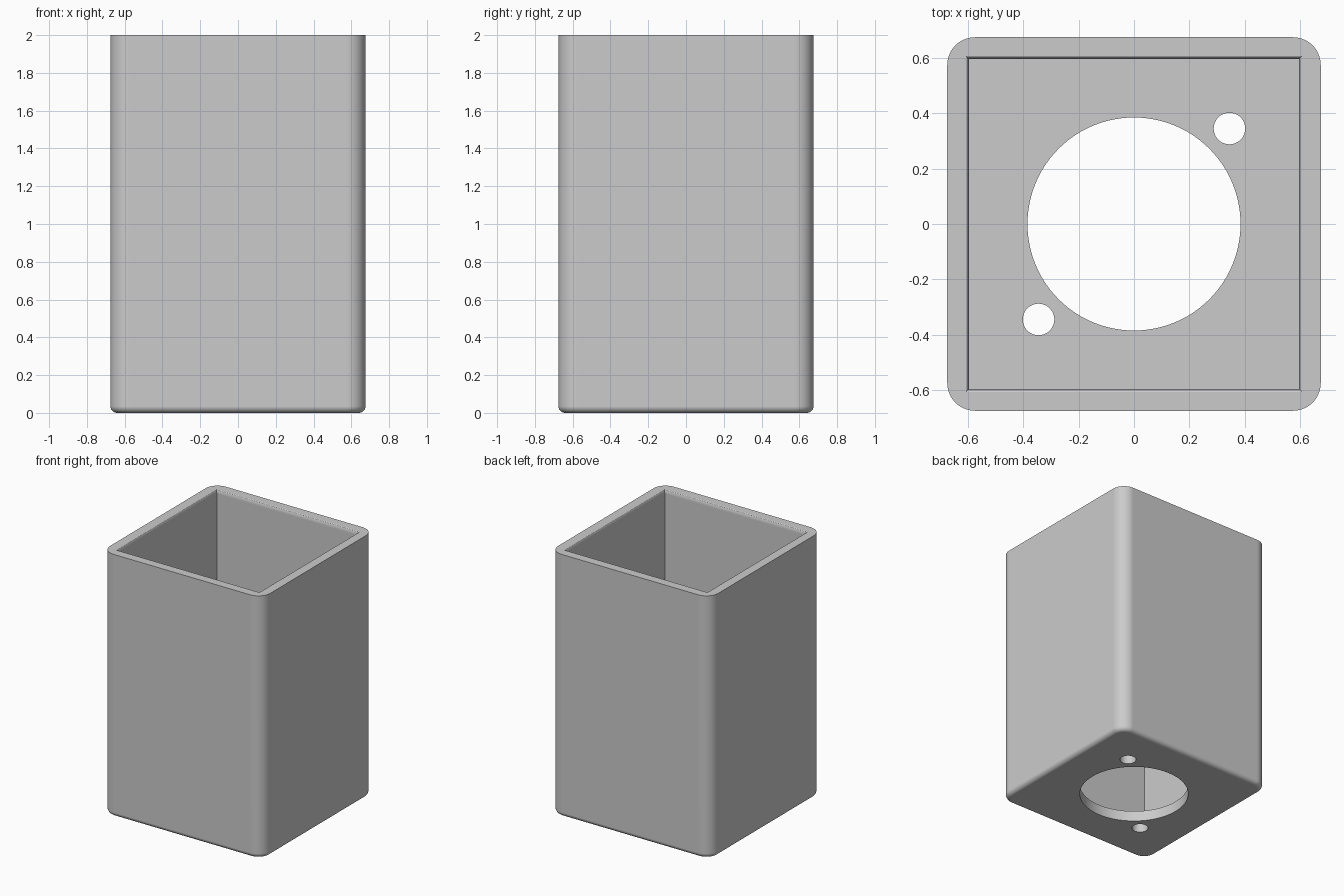
import bpy, bmesh, math
from mathutils import Matrix, Vector

if "Cube" in bpy.data.objects:
    bpy.data.objects.remove(bpy.data.objects["Cube"])

HALF, HEIGHT, FLOOR = 0.675, 2.0, 0.08
CORNER, FOOT = 0.1, 0.035
INNER, LIP = 0.597, 0.01


def make_object(name, bm):
    bmesh.ops.recalc_face_normals(bm, faces=bm.faces)
    mesh = bpy.data.meshes.new(name)
    bm.to_mesh(mesh)
    bm.free()
    obj = bpy.data.objects.new(name, mesh)
    bpy.context.collection.objects.link(obj)
    return obj


def cylinder_cutter(name, x, y, radius, sides):
    bm = bmesh.new()
    bmesh.ops.create_cone(bm, cap_ends=True, segments=sides, radius1=radius,
                          radius2=radius, depth=0.4,
                          matrix=Matrix.Translation((x, y, 0)))
    return make_object(name, bm)


def stacked_square(name, rings):
    """Closed square prism through (half width, height) rings."""
    bm = bmesh.new()
    loops = [[bm.verts.new((w * sx, w * sy, z))
              for sx, sy in ((-1, -1), (1, -1), (1, 1), (-1, 1))] for w, z in rings]
    for low, high in zip(loops, loops[1:]):
        for i in range(4):
            j = (i + 1) % 4
            bm.faces.new((low[i], low[j], high[j], high[i]))
    bm.faces.new(loops[0][::-1])
    bm.faces.new(loops[-1])
    return make_object(name, bm)


# Outer block with rounded upright corners and a rounded foot
bm = bmesh.new()
bmesh.ops.create_cube(bm, size=1, matrix=Matrix.Translation((0, 0, HEIGHT / 2))
                      @ Matrix.Diagonal((2 * HALF, 2 * HALF, HEIGHT, 1)))
uprights = [e for e in bm.edges
            if abs((e.verts[0].co - e.verts[1].co).z) > 1]
bmesh.ops.bevel(bm, geom=uprights, offset=CORNER, segments=10, profile=0.5,
                affect='EDGES')
foot = [e for e in bm.edges if all(v.co.z < 0.001 for v in e.verts)]
bmesh.ops.bevel(bm, geom=foot, offset=FOOT, segments=6, profile=0.5,
                affect='EDGES')
box = make_object("open_box", bm)

# Cavity with a small eased lip, then the floor holes
lip = [(INNER + LIP * (1 - math.cos(a)), HEIGHT - 3 * LIP * (1 - math.sin(a)))
       for a in (math.pi / 2 * i / 4 for i in range(5))]
cutters = [
    stacked_square("cavity_cutter", [(INNER, FLOOR)] + lip
                   + [(INNER + LIP, HEIGHT + 0.1)]),
    cylinder_cutter("large_hole_cutter", 0, 0, 0.385, 96),
    cylinder_cutter("back_hole_cutter", 0.345, 0.345, 0.057, 40),
    cylinder_cutter("front_hole_cutter", -0.345, -0.345, 0.057, 40),
]
bpy.context.view_layer.objects.active = box
box.select_set(True)
for cutter in cutters:
    mod = box.modifiers.new("cut", 'BOOLEAN')
    mod.operation = 'DIFFERENCE'
    mod.solver = 'EXACT'
    mod.object = cutter
    bpy.ops.object.modifier_apply(modifier=mod.name)
    bpy.data.objects.remove(cutter)

# Plain grey surface
grey = bpy.data.materials.new("plain_grey")
grey.use_nodes = True
colour = (0.6, 0.6, 0.6, 1)
grey.diffuse_color = colour
grey.node_tree.nodes["Principled BSDF"].inputs["Base Color"].default_value = colour
box.data.materials.clear()
box.data.materials.append(grey)

# Smooth rounded edges while flat walls stay flat
bpy.ops.object.select_all(action='DESELECT')
box.select_set(True)
bpy.ops.object.shade_smooth_by_angle(angle=math.radians(30))
weighted = box.modifiers.new("flat_walls", 'WEIGHTED_NORMAL')
weighted.keep_sharp = True
